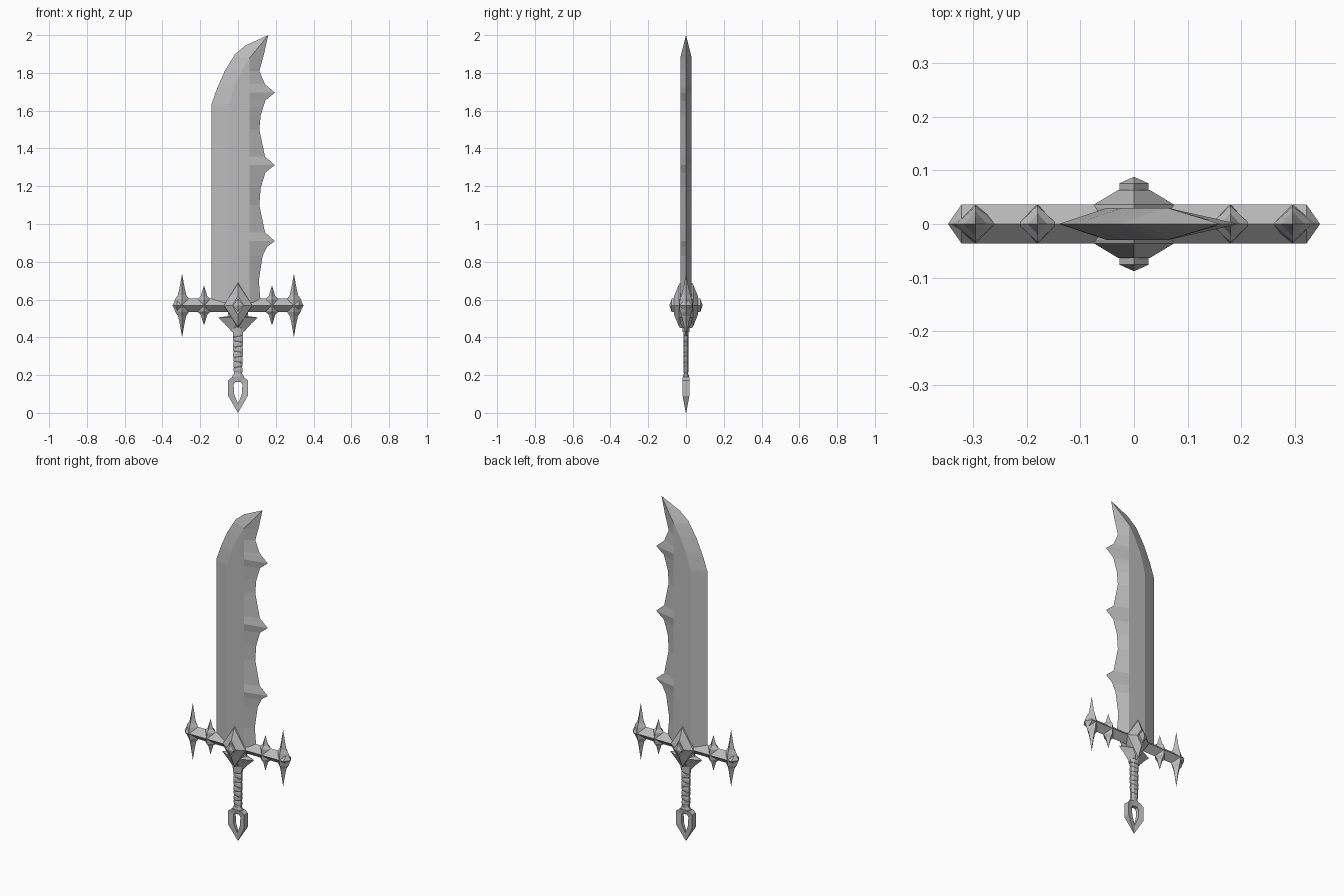
import bpy, bmesh, math

if "Cube" in bpy.data.objects:
    bpy.data.objects.remove(bpy.data.objects["Cube"])

steel = bpy.data.materials.new("grey_steel")
steel.use_nodes = True
GREY = (0.5, 0.5, 0.5, 1)
steel.diffuse_color = GREY
steel.node_tree.nodes["Principled BSDF"].inputs["Base Color"].default_value = GREY
GUARD_Z = 0.569


def finish(name, bm):
    bmesh.ops.remove_doubles(bm, verts=bm.verts, dist=0.0001)
    bmesh.ops.recalc_face_normals(bm, faces=bm.faces)
    mesh = bpy.data.meshes.new(name)
    bm.to_mesh(mesh)
    bm.free()
    mesh.materials.append(steel)
    obj = bpy.data.objects.new(name, mesh)
    bpy.context.collection.objects.link(obj)
    return obj


def loft(name, rings, closed=False):
    """Skin a list of equal rings; cap the ends unless the rings close up."""
    bm = bmesh.new()
    rows = [[bm.verts.new(p) for p in ring] for ring in rings]
    n = len(rows[0])
    pairs = list(zip(rows, rows[1:] + rows[:1])) if closed else list(zip(rows, rows[1:]))
    for a, b in pairs:
        for i in range(n):
            j = (i + 1) % n
            bm.faces.new((a[i], a[j], b[j], b[i]))
    if not closed:
        bm.faces.new(rows[0])
        bm.faces.new(rows[-1])
    return finish(name, bm)


def along(points, z):
    """x on a polyline of (x, z) points at height z."""
    for (x0, z0), (x1, z1) in zip(points, points[1:]):
        if z <= z1:
            return x0 + (x1 - x0) * (z - z0) / (z1 - z0)
    return points[-1][0]


EPS = 0.0003


def diamond_z(cx, z, rx, ry):
    rx, ry = max(rx, EPS), max(ry, EPS)
    return [(cx + rx, 0, z), (cx, ry, z), (cx - rx, 0, z), (cx, -ry, z)]


# Blade: curved cutting edge, two ridges, barbed back edge
base, tip = 0.585, (0.16, 2.0)
cutting = [(-0.14, base), (-0.14, 1.635), (-0.11, 1.72), (-0.07, 1.81),
           (-0.015, 1.9), (0.04, 1.945), tip]
ridge_l = [(-0.05, base), (-0.05, 1.62), (-0.02, 1.73), (0.025, 1.82), (0.062, 1.88), tip]
ridge_r = [(0.062, base), (0.062, 1.88), tip]
barbed = [(0.12, base), (0.11, 0.7), (0.13, 0.83), (0.155, 0.88)]
for z, dip in ((0.91, 1.1), (1.312, 1.5), (1.695, 1.81)):
    barbed += [(0.195, z), (0.143, z + 0.045), (0.113, dip)]
    if z < 1.6:
        peak = 1.312 if z < 1 else 1.695
        barbed += [(0.12, peak - 0.12), (0.145, peak - 0.04)]
barbed += [(0.138, 1.9), tip]
levels = sorted({p[1] for p in cutting + ridge_l + ridge_r + barbed})
rings = []
for z in levels:
    y = 0.03 * min(1, (2.0 - z) / 0.12) + EPS
    a, b, c, d = (along(p, z) for p in (cutting, ridge_l, ridge_r, barbed))
    rings.append([(a, 0, z), (b, -y, z), (c, -y, z), (d, 0, z), (c, y, z), (b, y, z)])
loft("blade", rings)

# Crossguard: diamond section bar with pointed ends
bar = []
for x, r in ((-0.347, EPS), (-0.322, 0.036), (0.322, 0.036), (0.347, EPS)):
    bar.append([(x, r, GUARD_Z), (x, 0, GUARD_Z + r), (x, -r, GUARD_Z), (x, 0, GUARD_Z - r)])
loft("crossguard_bar", bar)

# Guard spikes, mirrored up/down and left/right
outer = [(0, 0.049, 0.036), (0.035, 0.036, 0.032), (0.055, 0.022, 0.024),
         (0.09, 0.014, 0.015), (0.167, 0, 0)]
inner = [(0, 0.036, 0.037), (0.032, 0.036, 0.034), (0.048, 0.018, 0.02), (0.105, 0, 0)]
for side, label in ((1, "left"), (-1, "right")):
    for kind, cx, prof in (("outer", 0.296, outer), ("inner", 0.18, inner)):
        full = [(-h, rx, ry) for h, rx, ry in prof[:0:-1]] + prof
        loft(f"{label}_{kind}_spike",
             [diamond_z(side * cx, GUARD_Z + h, rx, ry) for h, rx, ry in full])

# Central boss: stepped diamond running front to back, with a gem on each face
steps = [(0.03, 0.075, 0.12), (0.036, 0.075, 0.115), (0.063, 0.03, 0.05),
         (0.063, 0.027, 0.036), (0.076, 0.027, 0.036), (0.088, EPS, EPS)]
steps = [(-y, rx, rz) for y, rx, rz in steps[::-1]] + steps
loft("guard_boss", [[(rx, y, GUARD_Z), (0, y, GUARD_Z + rz), (-rx, y, GUARD_Z),
                     (0, y, GUARD_Z - rz)] for y, rx, rz in steps])

# Winged collar below the guard: faceted plate rising to a middle point
half = [(0.05, 0.54), (0.055, 0.512), (0.105, 0.505), (0.07, 0.472), (0.032, 0.43)]
outline = half + [(-x, z) for x, z in half[::-1]]
bm = bmesh.new()
rim = [bm.verts.new((x, 0, z)) for x, z in outline]
for y in (-0.05, 0.05):
    peak = bm.verts.new((0, y, 0.505))
    for i, v in enumerate(rim):
        bm.faces.new((v, rim[(i + 1) % len(rim)], peak))
finish("winged_collar", bm)


def oval(z, rx, ry, tilt=0.0, n=8):
    ring = []
    for i in range(n):
        t = math.tau * (i + 0.5) / n
        ring.append((rx * math.cos(t), ry * math.sin(t), z + tilt * math.cos(t)))
    return ring


# Grip with slanted wrapping
wraps = 8
grip = [oval(0.19, 0.023, 0.013)]
for i in range(wraps):
    z = 0.215 + i * 0.027
    r = 0.025 + 0.004 * i / wraps
    slant = 0.004 if i % 2 else -0.004
    grip += [oval(z, r - 0.002, 0.0125, slant), oval(z + 0.006, r + 0.001, 0.0155, slant),
             oval(z + 0.02, r + 0.001, 0.0155, slant)]
grip.append(oval(0.46, 0.03, 0.016))
loft("grip", grip)
loft("grip_top_band", [oval(0.428, 0.034, 0.019), oval(0.45, 0.034, 0.02)])
loft("grip_bottom_band", [oval(0.183, 0.033, 0.017), oval(0.192, 0.033, 0.017),
                          oval(0.205, 0.026, 0.015)])

# Pommel: open pointed frame
outer_half = [(0.03, 0.19, 0.017), (0.052, 0.172, 0.018), (0.052, 0.09, 0.018)]
inner_half = [(0.015, 0.163, 0.011), (0.023, 0.15, 0.011), (0.021, 0.1, 0.011)]
mirror = lambda pts: [(-x, z, y) for x, z, y in pts[::-1]]
outer_loop = outer_half + [(0, 0, 0.001)] + mirror(outer_half)
inner_loop = inner_half + [(0, 0.05, 0.006)] + mirror(inner_half)
loft("pommel_frame", [[(ox, -oy, oz), (ox, oy, oz), (ix, iy, iz), (ix, -iy, iz)]
                      for (ox, oz, oy), (ix, iz, iy) in zip(outer_loop, inner_loop)], closed=True)
